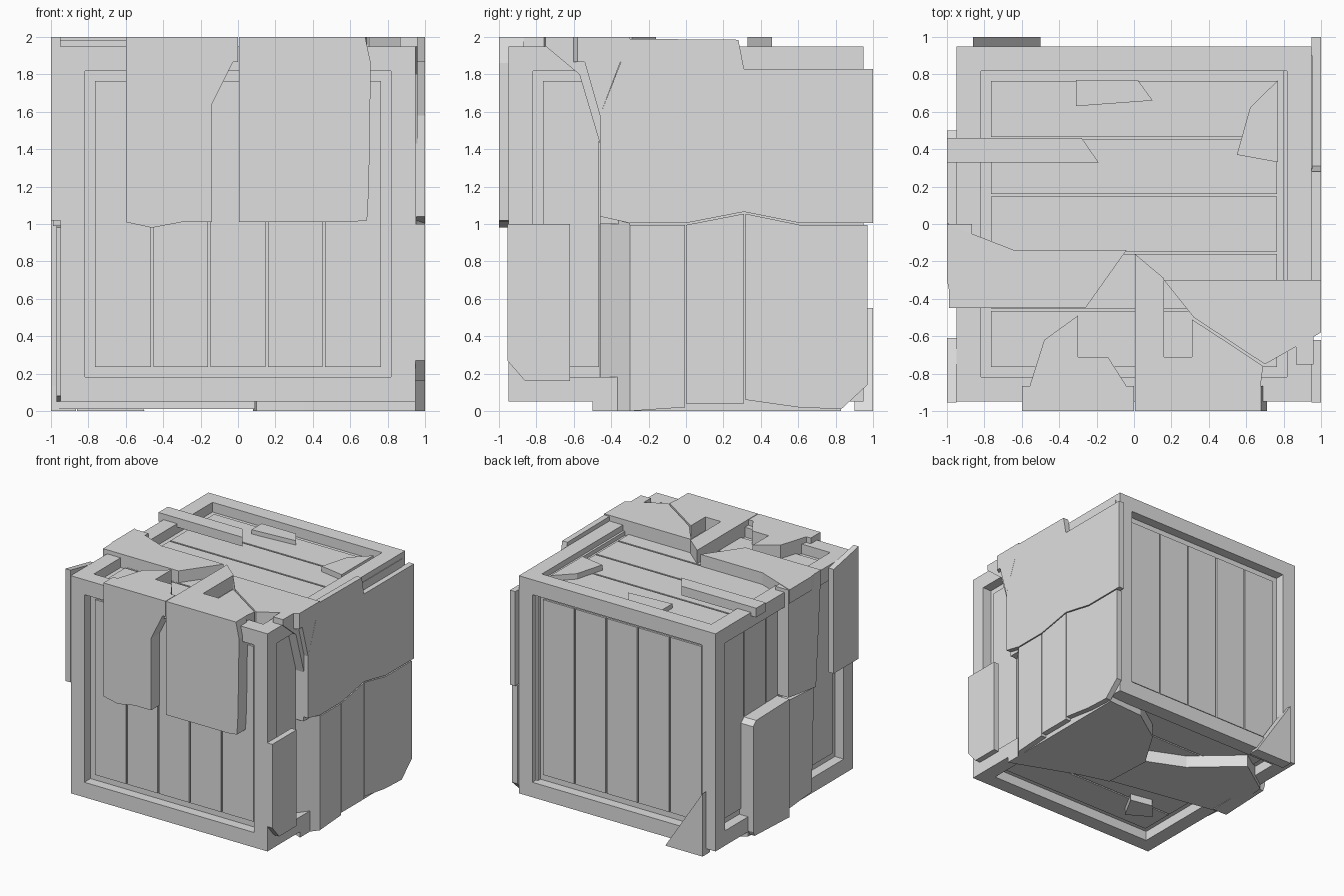
import bpy
import bmesh

old = bpy.data.objects.get("Cube")
if old:
    bpy.data.objects.remove(old, do_unlink=True)

grey = bpy.data.materials.new("light_grey")
grey.use_nodes = True
grey.diffuse_color = (0.74, 0.74, 0.74, 1)
grey.node_tree.nodes["Principled BSDF"].inputs["Base Color"].default_value = (0.74, 0.74, 0.74, 1)

FLOOR = 0.865  # distance of the recessed panels from the centre
RAIL = 0.95    # distance of the crate frame faces from the centre
OUT = 1.0      # distance of the outer slab faces from the centre


def finish(name, bm):
    bmesh.ops.recalc_face_normals(bm, faces=bm.faces)
    mesh = bpy.data.meshes.new(name)
    bm.to_mesh(mesh)
    bm.free()
    mesh.materials.append(grey)
    obj = bpy.data.objects.new(name, mesh)
    bpy.context.collection.objects.link(obj)
    return obj


def place(axis, u, v, w):
    """Outline point (u, v) pushed to w along the axis."""
    return {"x": (w, u, v), "y": (u, w, v), "z": (u, v, w)}[axis]


def slab(name, axis, outline, lo, hi):
    """Straight prism of an outline between two positions on an axis."""
    bm = bmesh.new()
    rings = [[bm.verts.new(place(axis, u, v, w)) for u, v in outline] for w in (lo, hi)]
    n = len(outline)
    for ring in rings:
        bm.faces.new(ring)
    for i in range(n):
        j = (i + 1) % n
        bm.faces.new((rings[0][i], rings[0][j], rings[1][j], rings[1][i]))
    return finish(name, bm)


def rect(a, b, c, d):
    return [(a, c), (b, c), (b, d), (a, d)]


# Crate body: cube with one straight-walled recess per side
bm = bmesh.new()
bmesh.ops.create_cube(bm, size=2 * RAIL)
bmesh.ops.translate(bm, verts=bm.verts, vec=(0, 0, 1))
panels = bm.faces[:]
bmesh.ops.inset_individual(bm, faces=panels, thickness=0.185)
bm.normal_update()
for panel in panels:
    inward = panel.normal * (FLOOR - RAIL)
    floor = bmesh.ops.extrude_face_region(bm, geom=[panel])["geom"]
    bmesh.ops.translate(bm, verts=[g for g in floor if isinstance(g, bmesh.types.BMVert)], vec=inward)
bmesh.ops.delete(bm, geom=panels, context="FACES_ONLY")
finish("crate_frame", bm)

# Five planks in every recess
for axis in "xyz":
    for sign in (-1, 1):
        centre = 1 if axis == "z" else 0
        lo, hi = centre + sign * 0.85, centre + sign * 0.882
        for i in range(5):
            a = -0.765 + i * 0.306
            cross = (a + 0.007 * (i > 0), a + 0.306 - 0.007 * (i < 4))
            if axis == "z":
                shape = rect(-0.765, 0.765, *cross)
            else:
                shape = rect(*cross, 0.235, 1.765)
            slab("plank", axis, shape, lo, hi)

# Front slabs, hanging over the upper half
slab("front_left_slab", "y",
     [(-0.6, 2), (-0.6, 1.01), (-0.46, 0.98), (-0.3, 1.01), (-0.14, 1.01),
      (-0.14, 1.64), (0, 1.92), (0, 2)], -FLOOR, -OUT)
slab("front_right_slab", "y",
     [(0.005, 2), (0.005, 1.01), (0.6, 1.01), (0.69, 1.02), (0.7, 1.2),
      (0.71, 1.86), (0.68, 2)], -FLOOR, -OUT)

# Top slabs, broken around two openings
TOP = (1 + FLOOR, 2)
slab("top_front_left_slab", "z",
     [(-0.6, -1), (-0.48, -0.62), (-0.3, -0.49), (-0.3, -0.71),
      (-0.14, -0.71), (0, -0.93), (0, -1)], *TOP)
slab("top_front_right_slab", "z",
     [(0.005, -1), (0.005, -0.16), (0.16, -0.29), (0.16, -0.71), (0.31, -0.71),
      (0.31, -0.51), (0.51, -0.64), (0.69, -0.76), (0.66, -1)], *TOP)
slab("top_right_slab", "z",
     [(0.16, -0.3), (0.32, -0.5), (0.7, -0.75), (1, -0.58), (1, -0.3)], *TOP)
slab("top_left_slab", "z",
     [(-1, 0), (-0.64, -0.14), (-0.04, -0.14), (-0.26, -0.45),
      (-0.97, -0.45), (-1, -0.3)], 1 + FLOOR, 1.985)
slab("top_bar", "z", [(-1, 0.33), (-0.19, 0.33), (-0.28, 0.46), (-1, 0.46)], 1.92, 2)
slab("top_chunk", "z", [(0.55, 0.37), (0.77, 0.33), (0.77, 0.77), (0.62, 0.62)], 1.85, 1.93)
slab("top_back_chunk", "z", [(-0.31, 0.63), (0.1, 0.66), (0.02, 0.77), (-0.31, 0.77)], 1.85, 1.92)

# Slabs on the left side (+x), with the packing that fills the recess behind
slab("left_packing", "x",
     [(-0.46, 1), (-0.46, 1.56), (-0.34, 1.9), (0.9, 1.9), (0.9, 0.1), (-0.3, 0.1), (-0.3, 1)],
     0.8, 0.955)
slab("left_upper_slab", "x",
     [(-0.3, 1.99), (0.28, 1.985), (0.31, 1.83), (1, 1.83), (1, 1.005), (0.61, 1.005),
      (0.31, 1.065), (0, 1.005), (-0.3, 1.005), (-0.46, 1.04), (-0.46, 1.58)], RAIL, OUT)
slab("left_lower_slab_front", "x",
     [(-0.3, 0), (-0.006, 0.02), (-0.006, 0.995), (-0.3, 0.995)], RAIL, OUT)
slab("left_lower_slab_middle", "x",
     [(0, 0.04), (0.31, 0.04), (0.31, 1.055), (0, 0.995)], RAIL, OUT)
slab("left_lower_slab_back", "x",
     [(0.317, 0.06), (0.6, 0.02), (0.83, 0.01), (0.97, 0.14), (0.97, 0.995),
      (0.61, 0.995), (0.317, 1.055)], RAIL, OUT)
slab("left_lower_slope", "z",
     [(0.85, -0.46), (0.88, -0.46), (1, -0.3), (0.85, -0.3)], 0, 1.02)
slab("left_corner_plate", "x",
     [(-0.955, 1), (-0.62, 1), (-0.62, 0.16), (-0.86, 0.16), (-0.955, 0.27)], RAIL, OUT)
slab("left_top_tooth", "x",
     [(-0.58, 2), (-0.3, 2), (-0.46, 1.58)], FLOOR, OUT)
slab("left_hanging_tooth", "x",
     [(-0.75, 2), (-0.58, 2), (-0.46, 1.58), (-0.46, 1.43), (-0.57, 1.8), (-0.75, 1.95)],
     FLOOR, 0.96)

# Slabs on the right side (-x)
slab("right_low_pillar", "x",
     [(0, 0), (0.48, 0.02), (0.5, 0.06), (0.5, 0.98), (0.46, 1.02), (0, 1.03)], -FLOOR, -OUT)
slab("right_lower_slab", "x",
     [(-0.01, 0.05), (-0.35, 0.08), (-0.38, 0.98), (-0.01, 1.0)], -FLOOR, -0.97)
slab("right_upper_slab", "x",
     [(0, 1.04), (-0.38, 0.99), (-0.45, 1.985), (-0.3, 1.985), (0, 1.98)], -FLOOR, -0.99)
slab("right_corner_plate", "x",
     [(-0.61, 1.02), (-0.955, 1.02), (-0.955, 2), (-0.61, 1.93)], -RAIL, -OUT)

# Bottom slabs
slab("bottom_left_slab", "z",
     [(0.95, 0.83), (0.61, 0.81), (0.3, 0.6), (0.08, 0.24), (0.1, -0.2),
      (0.35, -0.27), (0.95, -0.5)], 0, 1 - FLOOR)
slab("bottom_right_slab", "z",
     [(0.07, 0.24), (-0.25, 0.38), (-0.63, 0.72), (-0.95, 0.5), (-1, 0), (0.09, -0.2)],
     0.01, 1 - FLOOR)
slab("bottom_chunk", "z",
     [(-0.3, -0.4), (-0.42, -0.62), (-0.62, -0.5), (-0.5, -0.36)], 0.06, 1 - FLOOR)

# Triangular shard on the back lower corner
slab("back_shard", "y", [(-0.86, 0), (-0.5, 0), (-0.86, 0.55)], 0.9, OUT)
